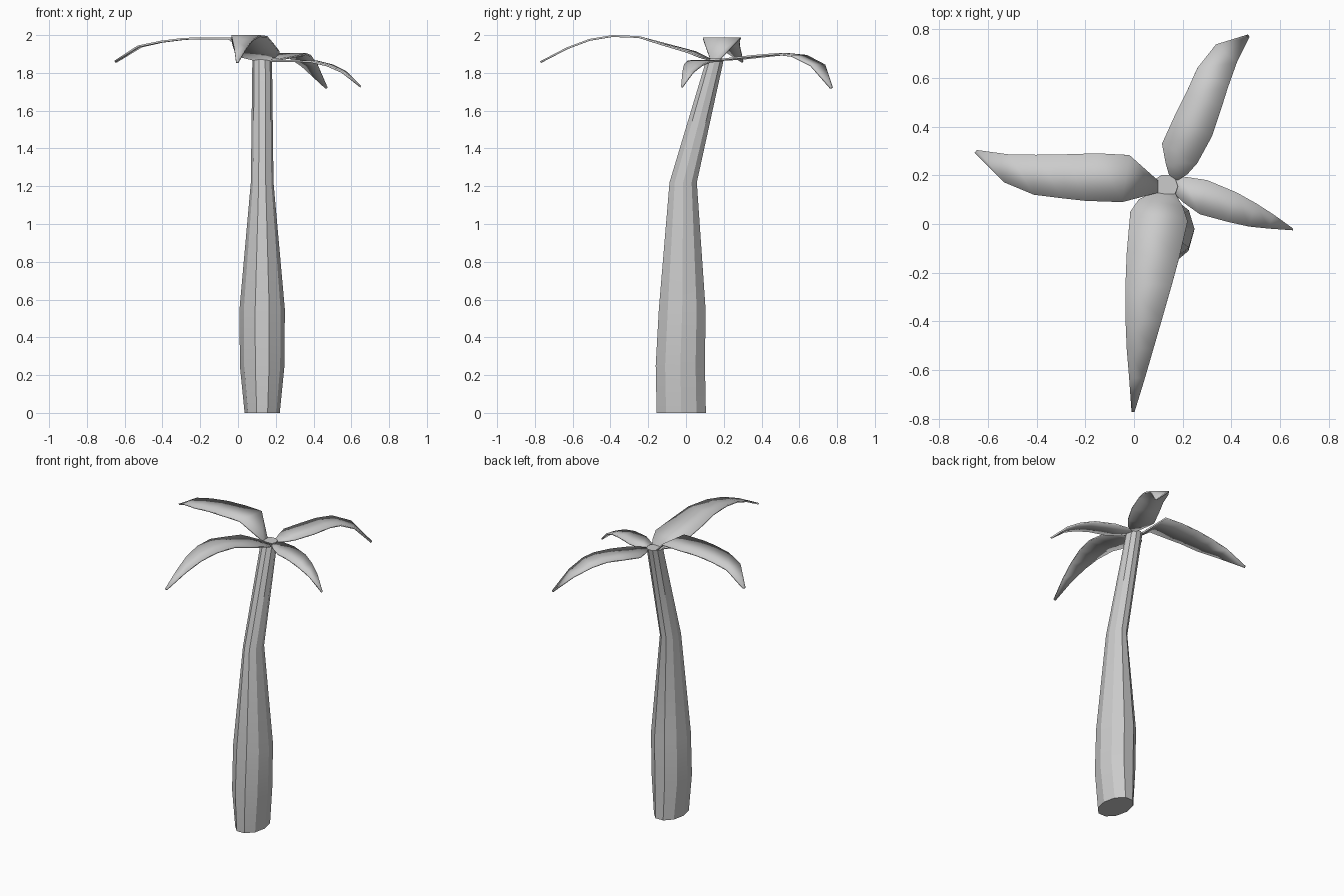
import bpy, math


def make(name, verts, faces, angle):
    mesh = bpy.data.meshes.new(name)
    mesh.from_pydata(verts, [], faces)
    mesh.update()
    ob = bpy.data.objects.new(name, mesh)
    bpy.context.collection.objects.link(ob)
    bpy.ops.object.select_all(action='DESELECT')
    ob.select_set(True)
    bpy.context.view_layer.objects.active = ob
    bpy.ops.object.shade_smooth_by_angle(angle=math.radians(angle))
    return ob


# Trunk: ten-sided bent column, each ring is z, centre y, half width x, half depth y
SIDES = 10
rings = [(0, -.025, .093, .137), (.25, -.03, .118, .137), (.55, -.02, .12, .13),
         (1.22, -.015, .06, .076), (1.875, .155, .052, .048)]
verts = [(.128 + rx * math.cos(math.tau * i / SIDES),
          cy + ry * math.sin(math.tau * i / SIDES), z)
         for z, cy, rx, ry in rings for i in range(SIDES)]
faces = [(r * SIDES + i, r * SIDES + (i + 1) % SIDES,
          (r + 1) * SIDES + (i + 1) % SIDES, (r + 1) * SIDES + i)
         for r in range(len(rings) - 1) for i in range(SIDES)]
faces += [tuple(reversed(range(SIDES))),
          tuple(range(SIDES * (len(rings) - 1), SIDES * len(rings)))]
make("trunk", verts, faces, 25)


# Leaves: rows of right edge x, y, left edge x, y, and height, from base to tip
def leaf(name, rows):
    v = []
    for rx, ry, lx, ly, z in rows:
        v += [(rx, ry, z), (lx, ly, z)]
    f = [(2 * i, 2 * i + 2, 2 * i + 3, 2 * i + 1) for i in range(len(rows) - 1)]
    ob = make(name, v, f, 30)
    mod = ob.modifiers.new("thickness", 'SOLIDIFY')
    mod.thickness = .01
    mod.offset = 0


leaf("front_leaf", [
    (.10, .14, .16, .14, 1.865), (.02, .10, .20, .07, 1.885),
    (-.015, .05, .22, .01, 1.91), (-.03, -.12, .185, -.14, 1.955),
    (-.035, -.25, .155, -.25, 1.99), (-.035, -.39, .115, -.39, 1.995),
    (-.03, -.51, .08, -.51, 1.975), (-.02, -.63, .045, -.63, 1.93),
    (-.01, -.77, .002, -.77, 1.857)])
leaf("right_leaf", [
    (.16, .18, .16, .13, 1.863), (.20, .195, .20, .09, 1.863),
    (.30, .18, .27, .04, 1.864), (.42, .13, .38, .01, 1.86),
    (.50, .085, .47, -.01, 1.84), (.57, .04, .55, -.018, 1.805),
    (.65, -.018, .65, -.025, 1.727)])
leaf("back_leaf", [
    (.15, .18, .11 + .07, .18, 1.868), (.13, .25, .22, .205, 1.872),
    (.115, .33, .26, .25, 1.878), (.165, .44, .32, .36, 1.89),
    (.215, .54, .36, .48, 1.90), (.26, .64, .385, .56, 1.89),
    (.335, .735, .42, .66, 1.84), (.465, .775, .472, .765, 1.72)])
leaf("left_leaf", [
    (.10, .13, .10, .175, 1.867), (-.05, .09, -.02, .283, 1.982),
    (-.20, .095, -.15, .29, 1.983), (-.29, .105, -.28, .286, 1.98),
    (-.41, .12, -.40, .284, 1.965), (-.53, .17, -.51, .285, 1.94),
    (-.652, .292, -.642, .303, 1.86)])
